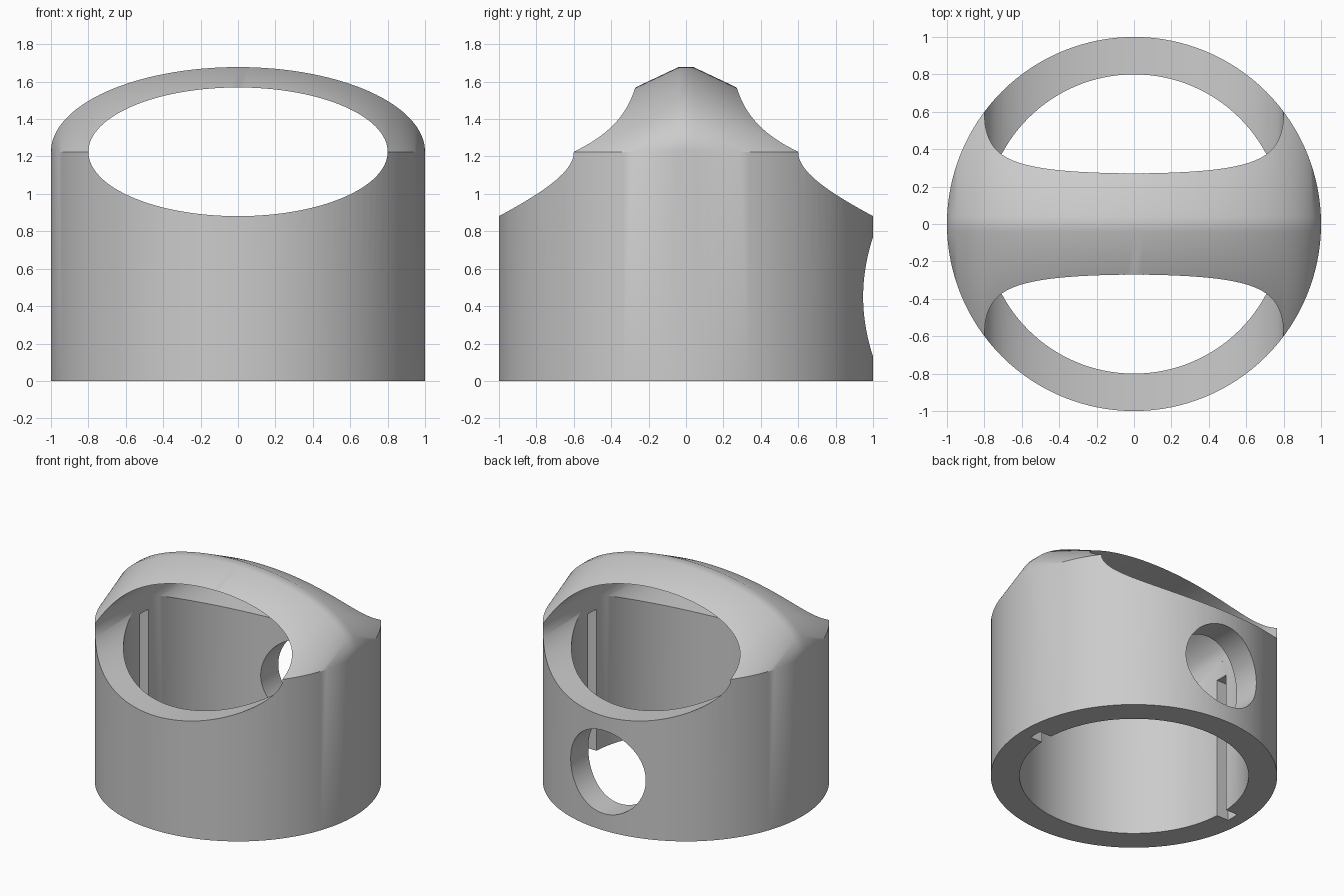
import bpy, bmesh, math
from mathutils import Matrix

cube = bpy.data.objects.get("Cube")
if cube:
    bpy.data.objects.remove(cube, do_unlink=True)

SIDES = 128
SHOULDER = 1.225      # height where the arch starts
RIDGE = 0.04          # half width of the flat ridge
RISE = 0.453          # arch height above the shoulder

grey = bpy.data.materials.new("plain_grey")
grey.use_nodes = True
grey.diffuse_color = (0.6, 0.6, 0.6, 1)
grey.node_tree.nodes["Principled BSDF"].inputs["Base Color"].default_value = (0.6, 0.6, 0.6, 1)


def make_object(name, bm):
    mesh = bpy.data.meshes.new(name)
    bmesh.ops.recalc_face_normals(bm, faces=bm.faces)
    bm.to_mesh(mesh)
    bm.free()
    mesh.materials.append(grey)
    obj = bpy.data.objects.new(name, mesh)
    bpy.context.collection.objects.link(obj)
    return obj


def cylinder(name, radius, depth, matrix):
    bm = bmesh.new()
    bmesh.ops.create_cone(bm, cap_ends=True, segments=SIDES, radius1=radius,
                          radius2=radius, depth=depth, matrix=matrix)
    return make_object(name, bm)


def box(name, size, centre):
    bm = bmesh.new()
    bmesh.ops.create_cube(bm, size=1, matrix=Matrix.Translation(centre) @ Matrix.Diagonal((*size, 1)))
    return make_object(name, bm)


# Outer body: round base drawn up to a narrow arched ridge
bm = bmesh.new()
for i in range(SIDES):
    a = math.tau * i / SIDES
    c, s = math.cos(a), math.sin(a)
    for z in (0, SHOULDER):
        bm.verts.new((c, s, z))
    if s > RIDGE:
        for y in (-RIDGE, RIDGE):
            bm.verts.new((c, y, SHOULDER + RISE * s))
bmesh.ops.convex_hull(bm, input=bm.verts)
bmesh.ops.dissolve_limit(bm, angle_limit=0.002, verts=bm.verts, edges=bm.edges)
body = make_object("ring_body", bm)

# Cutters: oval through opening, vertical bore, round rear hole, two keyways
along_y = Matrix.Rotation(math.pi / 2, 4, 'X')
cutters = [
    cylinder("oval_cutter", 0.8, 3, Matrix.Translation((0, 0, SHOULDER))
             @ Matrix.Diagonal((1, 1, 0.43, 1)) @ along_y),
    cylinder("bore_cutter", 0.8, 1.42, Matrix.Translation((0, 0, 0.51))),
    cylinder("rear_hole_cutter", 0.32, 1, Matrix.Translation((0, 0.9, 0.45)) @ along_y),
]
for side in (-1, 1):
    cutters.append(box("keyway_cutter", (0.2, 0.1, 1.29), (side * 0.8, 0, 0.445)))

bpy.context.view_layer.objects.active = body
for cutter in cutters:
    cutter.hide_render = True
    mod = body.modifiers.new(cutter.name, 'BOOLEAN')
    mod.operation = 'DIFFERENCE'
    mod.solver = 'EXACT'
    mod.object = cutter
    bpy.ops.object.modifier_apply(modifier=mod.name)
    bpy.data.objects.remove(cutter, do_unlink=True)

# Smooth curved walls with crisp cut edges
for obj in bpy.context.selected_objects:
    obj.select_set(False)
body.select_set(True)
bpy.ops.object.shade_smooth_by_angle(angle=math.radians(30))
